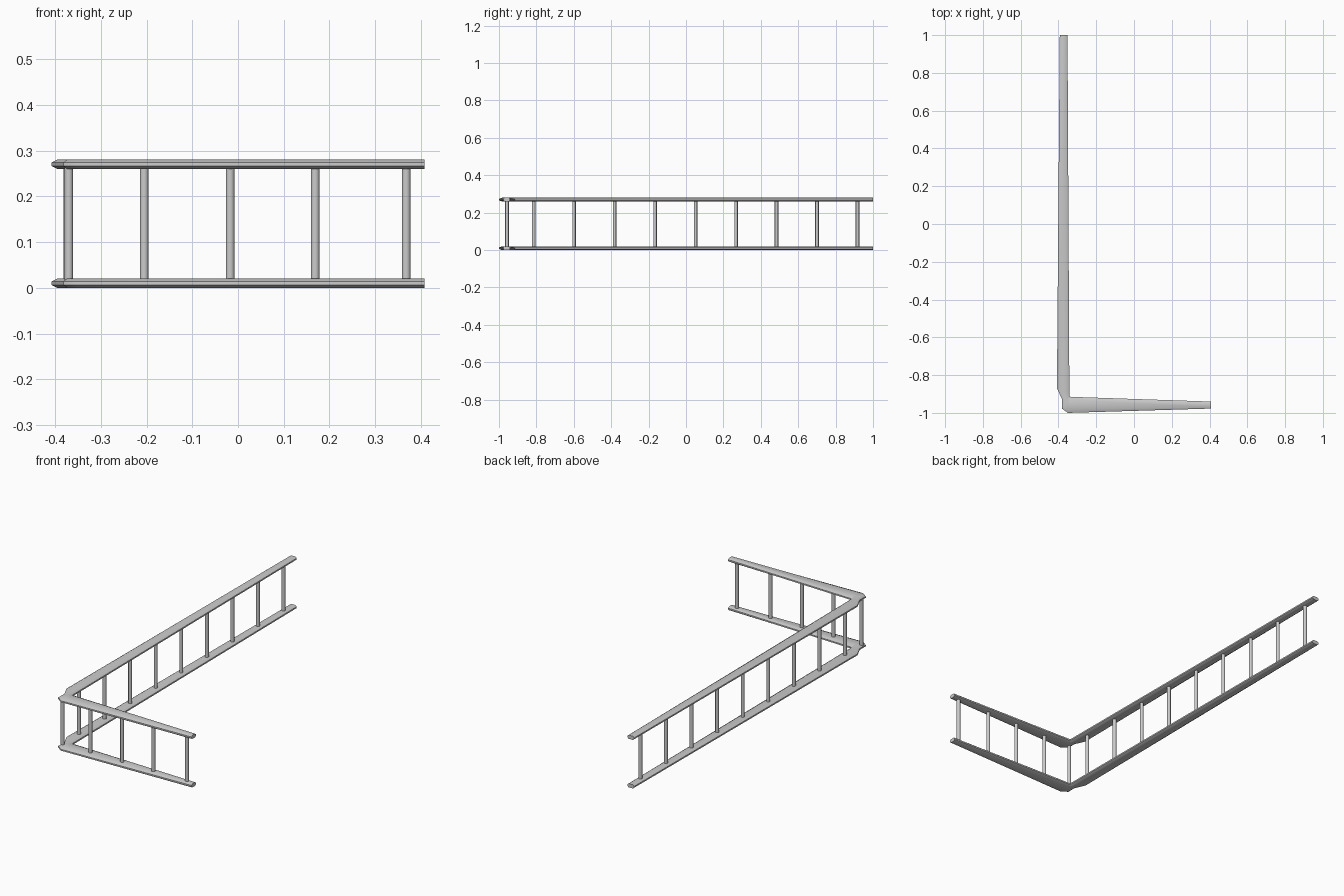
import bpy, bmesh, math
from mathutils import Vector

if "Cube" in bpy.data.objects:
    bpy.data.objects.remove(bpy.data.objects["Cube"])

RAIL_H = 0.02
POST_R = 0.0095

# Outer and inner edge of the rail in plan, from the far end round the corner
STATIONS = [
    ((-0.393, 1.0), (-0.352, 1.0)),
    ((-0.408, -0.87), (-0.342, -0.90)),
    ((-0.382, -0.925), (-0.342, -0.913)),
    ((-0.382, -0.977), (-0.340, -0.914)),
    ((-0.350, -1.0), (-0.335, -0.915)),
    ((0.408, -0.977), (0.408, -0.940)),
]
# Flattened octagonal cross-section
SECTION = [(1, 0.38), (0.62, 1), (-0.62, 1), (-1, 0.38),
           (-1, -0.38), (-0.62, -1), (0.62, -1), (1, -0.38)]


def finish(bm, name, angle=50):
    bmesh.ops.recalc_face_normals(bm, faces=bm.faces)
    mesh = bpy.data.meshes.new(name)
    bm.to_mesh(mesh)
    bm.free()
    ob = bpy.data.objects.new(name, mesh)
    bpy.context.collection.objects.link(ob)
    bpy.ops.object.select_all(action='DESELECT')
    ob.select_set(True)
    bpy.context.view_layer.objects.active = ob
    bpy.ops.object.shade_smooth_by_angle(angle=math.radians(angle))
    return ob


def rail(name, z):
    bm = bmesh.new()
    rings = []
    for outer, inner in STATIONS:
        a, b = Vector((*outer, z)), Vector((*inner, z))
        mid, half = (a + b) / 2, (b - a) / 2
        rings.append([bm.verts.new(mid + half * u + Vector((0, 0, v * RAIL_H / 2)))
                      for u, v in SECTION])
    n = len(SECTION)
    for r, s in zip(rings, rings[1:]):
        for i in range(n):
            j = (i + 1) % n
            bm.faces.new((r[i], r[j], s[j], s[i]))
    bm.faces.new(rings[0])
    bm.faces.new(rings[-1])
    return finish(bm, name)


def post(name, x, y):
    bm = bmesh.new()
    bmesh.ops.create_cone(bm, cap_ends=True, segments=12, radius1=POST_R,
                          radius2=POST_R, depth=0.256)
    bmesh.ops.translate(bm, verts=bm.verts, vec=(x, y, 0.14))
    return finish(bm, name)


# Bottom and top rails
rail("bottom_rail", RAIL_H / 2)
rail("top_rail", 0.27)

# Posts along the short side, starting with the corner post
for i, x in enumerate((-0.37, -0.205, -0.017, 0.169, 0.368)):
    post(f"short_side_post_{i + 1}", x, -0.957)

# Evenly spaced posts along the long side
for i in range(9):
    post(f"long_side_post_{i + 1}", -0.372, -0.815 + i * 0.2165)
